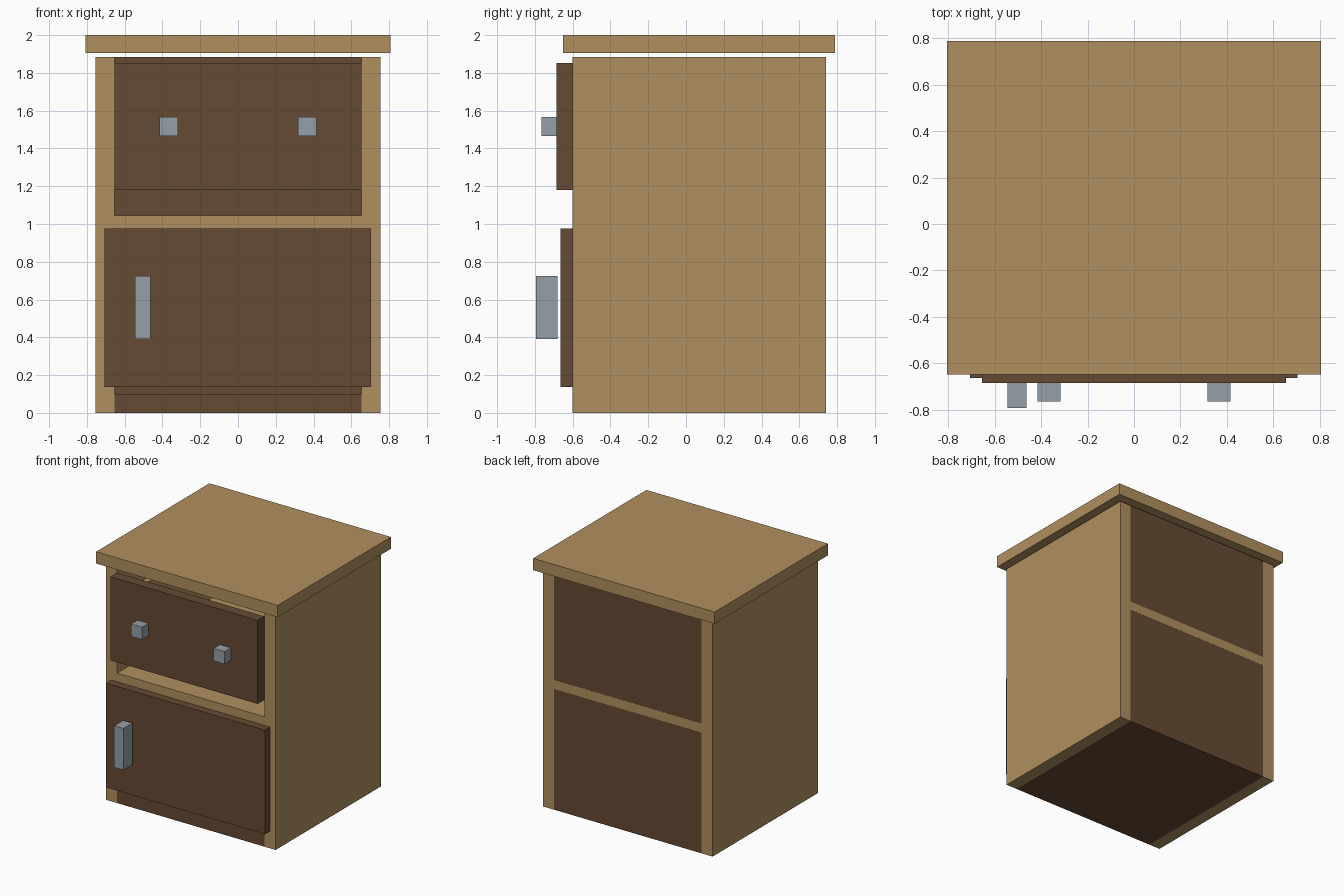
import bpy
import bmesh

if "Cube" in bpy.data.objects:
    bpy.data.objects.remove(bpy.data.objects["Cube"])


def material(name, rgb):
    m = bpy.data.materials.new(name)
    m.diffuse_color = (*rgb, 1.0)
    m.use_nodes = True
    m.node_tree.nodes["Principled BSDF"].inputs["Base Color"].default_value = m.diffuse_color
    return m


TAN = material("light wood", (0.434, 0.279, 0.117))
DARK = material("dark wood", (0.130, 0.069, 0.034))
METAL = material("grey metal", (0.305, 0.352, 0.392))


def box(name, x, y, z, mat):
    """Box spanning the given (min, max) ranges."""
    bm = bmesh.new()
    bmesh.ops.create_cube(bm, size=1.0)
    for v in bm.verts:
        v.co = [r[0] if c < 0 else r[1] for c, r in zip(v.co, (x, y, z))]
    mesh = bpy.data.meshes.new(name)
    bm.to_mesh(mesh)
    bm.free()
    mesh.materials.append(mat)
    ob = bpy.data.objects.new(name, mesh)
    bpy.context.collection.objects.link(ob)
    return ob


FRONT, BACK = -0.60, 0.74
INNER, OUTER = 0.655, 0.755

# Carcass: top, base, back and middle shelf
box("table_top", (-0.807, 0.807), (-0.65, 0.79), (1.905, 2.0), TAN)
box("base_board", (-INNER, INNER), (FRONT, BACK - 0.05), (0, 0.10), DARK)
box("back_panel", (-INNER, INNER), (BACK - 0.05, BACK), (0, 1.885), DARK)
box("middle_shelf", (-INNER, INNER), (FRONT, BACK + 0.001), (0.972, 1.045), TAN)

# Drawer front and tray
box("drawer_front", (-INNER, INNER), (-0.685, FRONT), (1.18, 1.852), DARK)
box("drawer_floor", (-0.605, 0.605), (FRONT, 0.62), (1.18, 1.23), TAN)
box("drawer_back", (-0.605, 0.605), (0.62, 0.67), (1.18, 1.67), TAN)

# Mirrored parts: side panels, drawer sides, knobs
for side, s in (("left", -1), ("right", 1)):
    def span(a, b):
        return tuple(sorted((s * a, s * b)))
    box(side + "_panel", span(INNER, OUTER), (FRONT, BACK), (0, 1.885), TAN)
    box(side + "_drawer_side", span(0.605, 0.65), (FRONT, 0.67), (1.18, 1.67), TAN)
    box(side + "_knob", span(0.318, 0.416), (-0.765, -0.685), (1.467, 1.567), METAL)

# Door and its bar handle
box("door", (-0.707, 0.705), (-0.665, FRONT), (0.137, 0.975), DARK)
box("door_handle", (-0.546, -0.464), (-0.793, -0.68), (0.39, 0.725), METAL)
